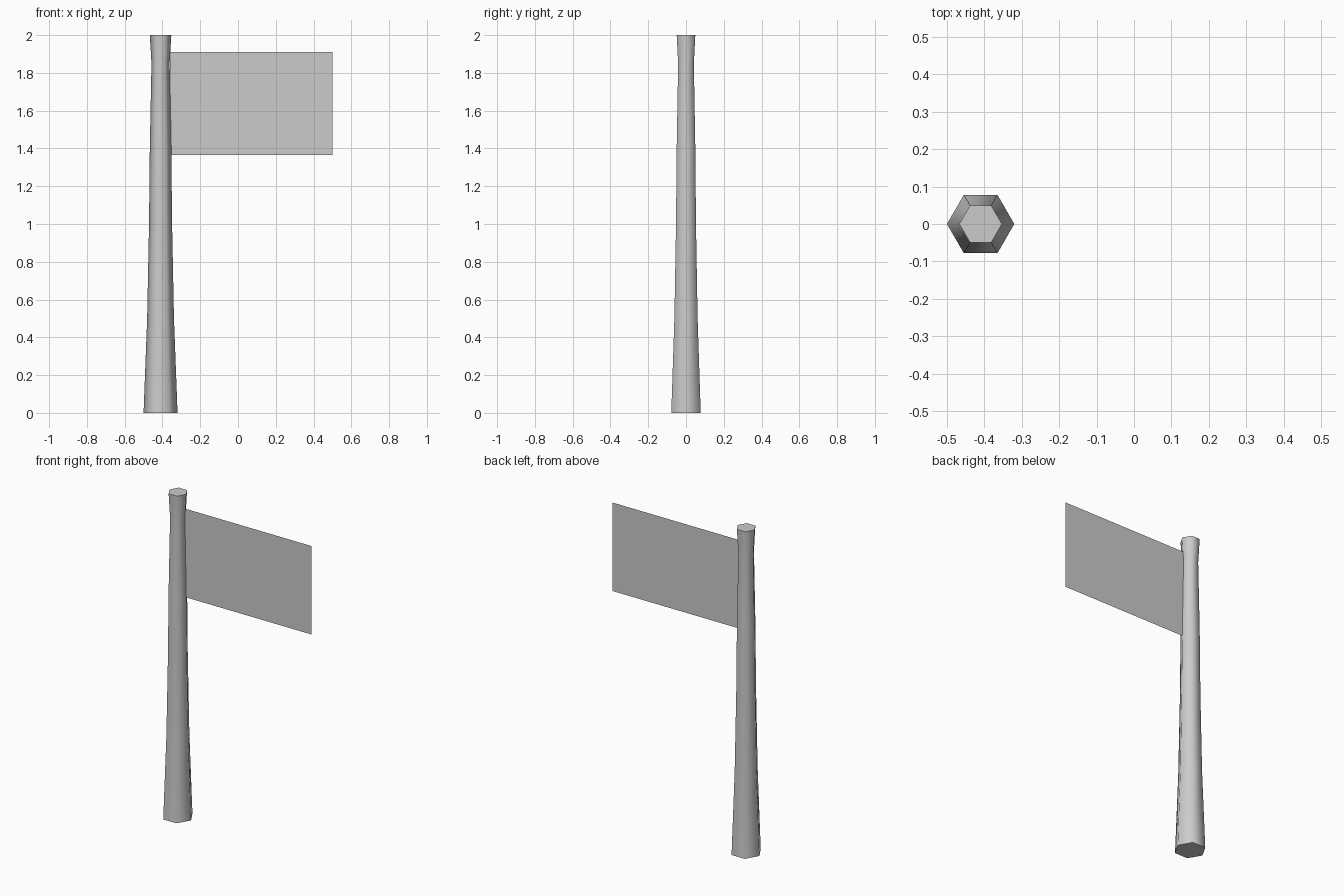
import bpy
import bmesh
import math

cube = bpy.data.objects.get("Cube")
if cube:
    bpy.data.objects.remove(cube, do_unlink=True)

POLE_X = -0.41
SIDES = 6

grey = bpy.data.materials.new("plain_grey")
grey.use_nodes = True
colour = (0.6, 0.6, 0.6, 1)
grey.diffuse_color = colour
grey.node_tree.nodes["Principled BSDF"].inputs["Base Color"].default_value = colour


def finish(bm, name):
    mesh = bpy.data.meshes.new(name)
    bm.to_mesh(mesh)
    bm.free()
    mesh.materials.append(grey)
    obj = bpy.data.objects.new(name, mesh)
    bpy.context.collection.objects.link(obj)
    return obj


# Six-sided tapering pole with a flared tip: (height, radius) rings
profile = [(0, 0.09), (0.5, 0.071), (1.0, 0.061), (1.4, 0.057), (1.85, 0.048), (2, 0.057)]
bm = bmesh.new()
rings = []
for z, r in profile:
    angles = [math.tau * i / SIDES for i in range(SIDES)]
    rings.append([bm.verts.new((POLE_X + r * math.cos(a), r * math.sin(a), z)) for a in angles])
for low, high in zip(rings, rings[1:]):
    for i in range(SIDES):
        j = (i + 1) % SIDES
        bm.faces.new((low[i], low[j], high[j], high[i]))
bm.faces.new(rings[0][::-1])
bm.faces.new(rings[-1])
pole = finish(bm, "pole")

# Smooth sides, crisp end caps
bpy.ops.object.select_all(action="DESELECT")
pole.select_set(True)
bpy.context.view_layer.objects.active = pole
bpy.ops.object.shade_smooth_by_angle(angle=math.radians(70))

# Thin flat flag reaching out from the pole
bm = bmesh.new()
left, right, bottom, top = -0.36, 0.5, 1.365, 1.91
corners = [(left, bottom), (right, bottom), (right, top), (left, top)]
bm.faces.new([bm.verts.new((x, 0, z)) for x, z in corners])
finish(bm, "flag")
